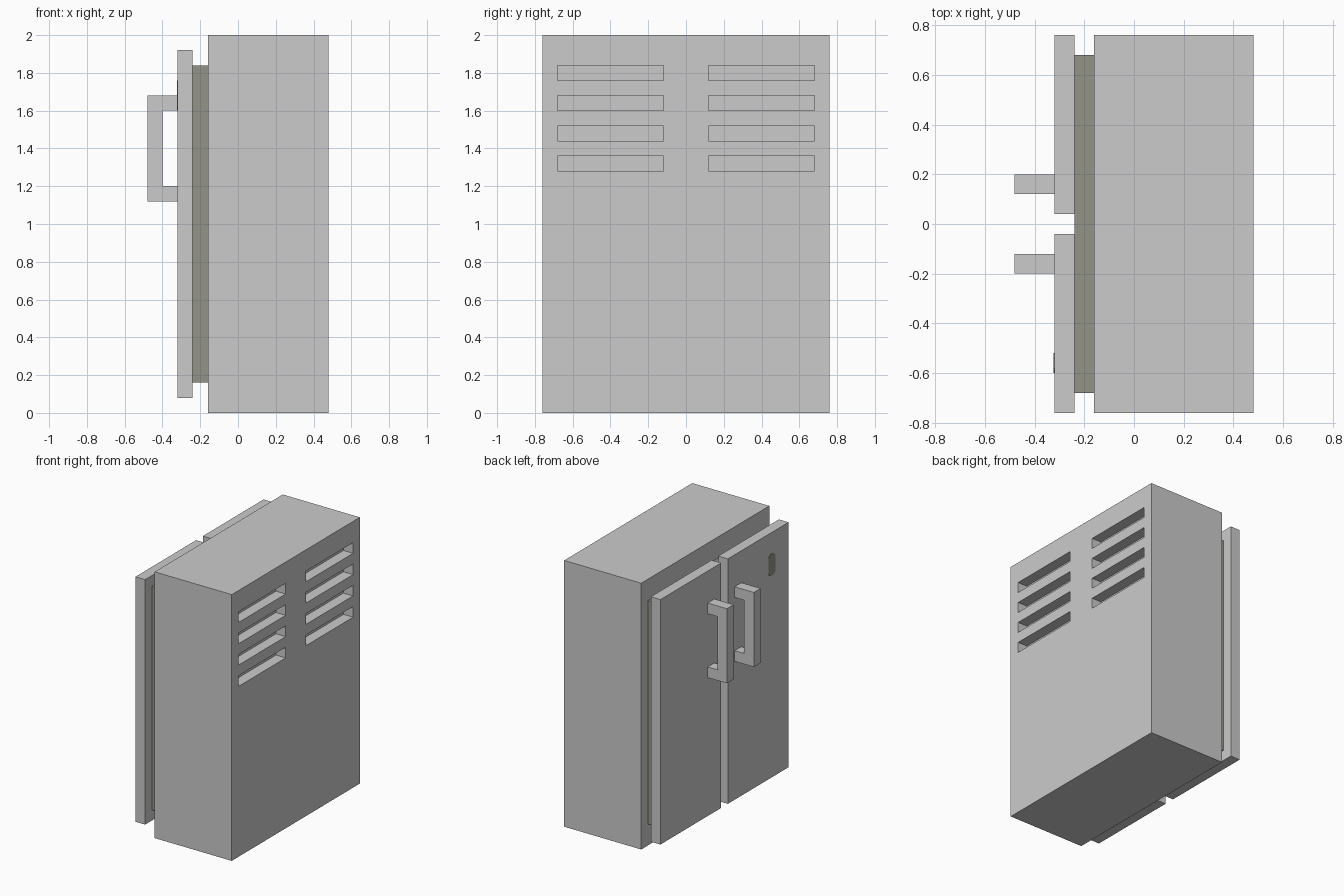
import bpy
import bmesh

default = bpy.data.objects.get("Cube")
if default:
    bpy.data.objects.remove(default, do_unlink=True)


def make_material(name, rgb):
    mat = bpy.data.materials.new(name)
    mat.use_nodes = True
    color = (*rgb, 1.0)
    mat.diffuse_color = color
    mat.node_tree.nodes["Principled BSDF"].inputs["Base Color"].default_value = color
    return mat


grey = make_material("light grey", (0.6, 0.6, 0.6))
seal = make_material("dark warm grey", (0.3, 0.295, 0.25))


def add_box(bm, x, y, z):
    """Add a box spanning the given (min, max) pairs."""
    verts = bmesh.ops.create_cube(bm, size=1.0)["verts"]
    for v in verts:
        v.co = [(lo + hi) / 2 + c * (hi - lo) for c, (lo, hi) in zip(v.co, (x, y, z))]


def finish(name, bm, mat):
    bmesh.ops.recalc_face_normals(bm, faces=bm.faces)
    mesh = bpy.data.meshes.new(name)
    bm.to_mesh(mesh)
    bm.free()
    mesh.materials.append(mat)
    obj = bpy.data.objects.new(name, mesh)
    bpy.context.collection.objects.link(obj)
    return obj


def box(name, x, y, z, mat):
    bm = bmesh.new()
    add_box(bm, x, y, z)
    return finish(name, bm, mat)


def span(a, b, side):
    return tuple(sorted((a * side, b * side)))


# Cabinet with two columns of recessed vent slots
cabinet = box("cabinet", (-0.16, 0.48), (-0.76, 0.76), (0, 2), grey)
bm = bmesh.new()
for side in (-1, 1):
    for row in range(4):
        z = 1.28 + 0.16 * row
        add_box(bm, (0.40, 0.6), span(0.12, 0.68, side), (z, z + 0.08))
cutter = finish("vent_cutter", bm, grey)
cutter.hide_render = True
cutter.hide_viewport = True
cutter.display_type = 'WIRE'
cut = cabinet.modifiers.new("vent_slots", 'BOOLEAN')
cut.operation = 'DIFFERENCE'
cut.solver = 'EXACT'
cut.object = cutter

# Apply the cut and discard the cutter
depsgraph = bpy.context.evaluated_depsgraph_get()
cut_mesh = bpy.data.meshes.new_from_object(cabinet.evaluated_get(depsgraph))
cabinet.modifiers.clear()
cabinet.data = cut_mesh
bpy.data.objects.remove(cutter, do_unlink=True)

# Seal between cabinet and doors
box("door_seal", (-0.24, -0.16), (-0.68, 0.68), (0.16, 1.84), seal)

# Doors and bracket handles
for label, side in (("near", -1), ("far", 1)):
    box(label + "_door", (-0.32, -0.24), span(0.04, 0.76, side), (0.08, 1.92), grey)

    profile = [(-0.32, 1.12), (-0.48, 1.12), (-0.48, 1.68), (-0.32, 1.68),
               (-0.32, 1.60), (-0.40, 1.60), (-0.40, 1.20), (-0.32, 1.20)]
    y0, y1 = span(0.12, 0.20, side)
    bm = bmesh.new()
    face = bm.faces.new([bm.verts.new((x, y0, z)) for x, z in profile])
    ext = bmesh.ops.extrude_face_region(bm, geom=[face])["geom"]
    moved = [g for g in ext if isinstance(g, bmesh.types.BMVert)]
    bmesh.ops.translate(bm, verts=moved, vec=(0, y1 - y0, 0))
    finish(label + "_handle", bm, grey)

# Small plate with clipped corners on one door
bm = bmesh.new()
add_box(bm, (-0.323, -0.319), (-0.60, -0.52), (1.60, 1.76))
corners = [e for e in bm.edges if abs(e.verts[0].co.x - e.verts[1].co.x) > 0.002]
bmesh.ops.bevel(bm, geom=corners, offset=0.02, segments=1, affect='EDGES')
finish("door_plate", bm, seal)
